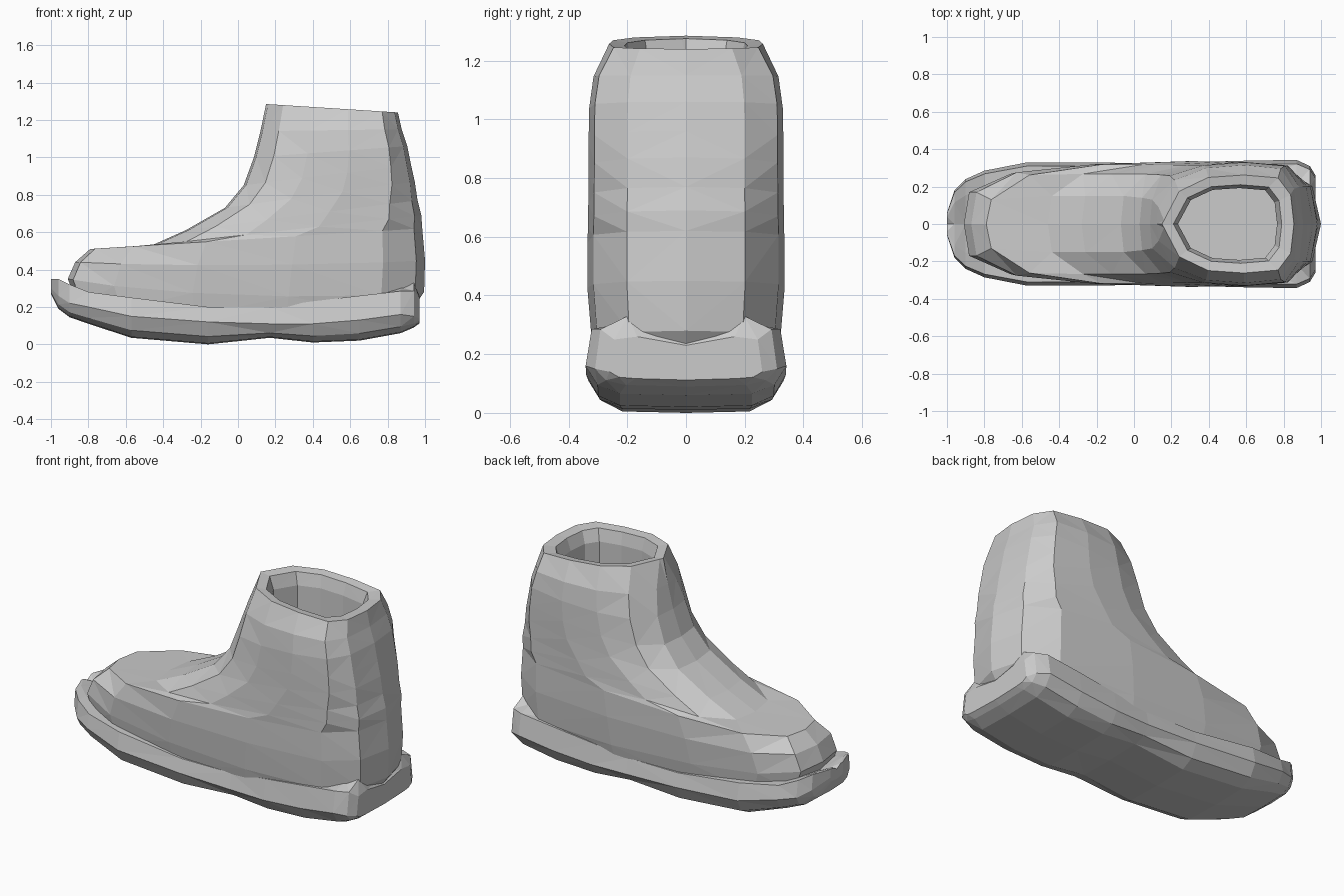
import bpy, bmesh


def loft(name, rings):
    """Skin closed rings of equal point count and cap both ends."""
    bm = bmesh.new()
    loops = [[bm.verts.new(p) for p in ring] for ring in rings]
    n = len(loops[0])
    for a, b in zip(loops, loops[1:]):
        for i in range(n):
            j = (i + 1) % n
            bm.faces.new((a[i], a[j], b[j], b[i]))
    bm.faces.new(loops[0][::-1])
    bm.faces.new(loops[-1])
    bmesh.ops.triangulate(bm, faces=[f for f in bm.faces if len(f.verts) == 4])
    bmesh.ops.recalc_face_normals(bm, faces=bm.faces)
    mesh = bpy.data.meshes.new(name)
    bm.to_mesh(mesh)
    bm.free()
    obj = bpy.data.objects.new(name, mesh)
    bpy.context.collection.objects.link(obj)
    return obj


def mirror_ring(half):
    """half starts and ends on the centre plane y = 0."""
    return half + [(x, -y, z) for x, y, z in half[-2:0:-1]]


def upper_ring(xf, zf, xb, zb, w, nose, sag):
    """Tilted, boot-shaped loop from the toe side to the heel side."""
    stations = [(0, 0), (0.015, nose), (0.13, nose + (w - nose) * 0.64),
                (0.35, 0.95 * w), (0.62, w), (0.88, 0.94 * w),
                (0.975, 0.6 * w), (1, 0)]
    half = []
    for s, y in stations:
        z = zf + (zb - zf) * s - sag * min(1, 5 * s * (1 - s))
        half.append((xf + (xb - xf) * s, y, z))
    return mirror_ring(half)


# Upper: front x, z; back x, z; half width; nose half width; sag
upper = [
    (-0.86, 0.22, 0.94, 0.20, 0.300, 0.17, 0.06),
    (-0.91, 0.35, 0.995, 0.28, 0.322, 0.17, 0.05),
    (-0.87, 0.44, 1.00, 0.45, 0.336, 0.17, 0.02),
    (-0.79, 0.51, 0.985, 0.62, 0.336, 0.13, 0),
    (-0.46, 0.53, 0.98, 0.69, 0.334, 0.15, 0),
    (-0.28, 0.61, 0.96, 0.77, 0.333, 0.15, 0),
    (-0.07, 0.73, 0.945, 0.87, 0.332, 0.15, 0),
    (0.03, 0.85, 0.925, 0.96, 0.332, 0.14, 0),
    (0.085, 1.00, 0.905, 1.06, 0.330, 0.13, 0),
    (0.12, 1.14, 0.875, 1.15, 0.315, 0.09, 0),
    (0.15, 1.285, 0.855, 1.24, 0.262, 0.02, 0),
    # collar rim, inner lip and inside of the opening
    (0.21, 1.275, 0.79, 1.235, 0.210, 0.015, 0),
    (0.235, 1.20, 0.765, 1.165, 0.192, 0.015, 0),
    (0.235, 0.90, 0.765, 0.90, 0.192, 0.015, 0),
]
loft("boot_upper", [upper_ring(*r) for r in upper])

# Sole: x, half width, bottom z, widest z, top edge z, inner top rise
sole = [
    (-1.00, 0.06, 0.27, 0.30, 0.35, 0.0),
    (-0.96, 0.18, 0.19, 0.26, 0.35, 0.0),
    (-0.90, 0.24, 0.145, 0.22, 0.32, 0.0),
    (-0.80, 0.285, 0.11, 0.20, 0.28, 0.0),
    (-0.57, 0.33, 0.035, 0.15, 0.25, 0.0),
    (-0.16, 0.328, 0.0, 0.12, 0.20, 0.0),
    (0.17, 0.325, 0.035, 0.11, 0.20, 0.0),
    (0.40, 0.333, 0.01, 0.11, 0.23, 0.0),
    (0.65, 0.340, 0.02, 0.13, 0.26, 0.0),
    (0.87, 0.342, 0.06, 0.16, 0.285, 0.02),
    (0.94, 0.310, 0.09, 0.15, 0.285, 0.045),
    (0.97, 0.260, 0.112, 0.14, 0.25, 0.01),
]


def sole_ring(x, w, zb, zm, zt, rise):
    return mirror_ring([(x, 0, zb), (x, 0.66 * w, zb + 0.005),
                        (x, 0.88 * w, zb + 0.35 * (zm - zb)), (x, w, zm),
                        (x, 0.94 * w, zt), (x, 0.64 * w, zt + rise),
                        (x, 0, zt - 0.02)])


loft("boot_sole", [sole_ring(*s) for s in sole])
